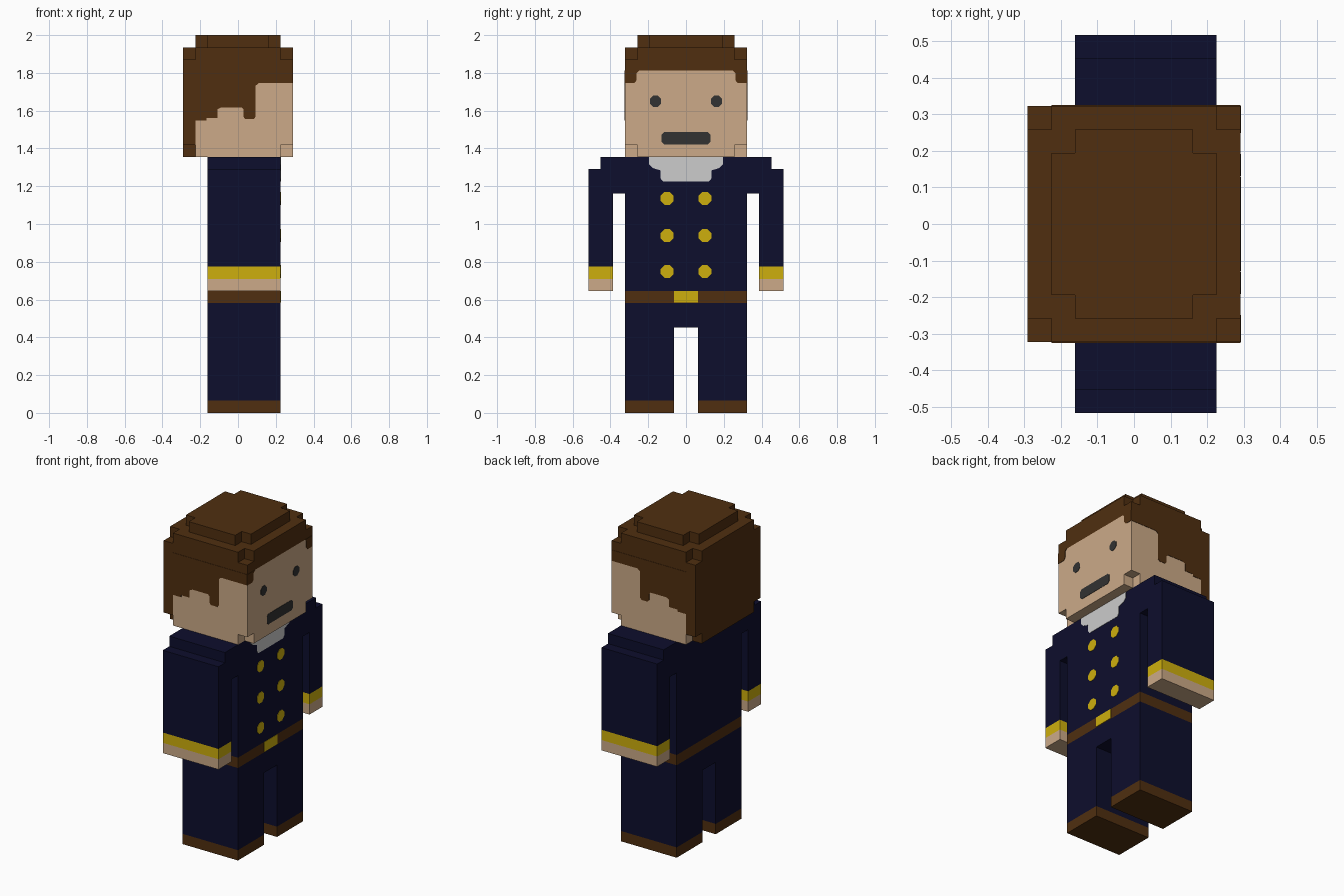
import bpy
import bmesh
import math

if "Cube" in bpy.data.objects:
    bpy.data.objects.remove(bpy.data.objects["Cube"], do_unlink=True)

U = 2 / 31       # one block of the figure
PLATE = 0.03     # thickness of painted details, in blocks


def material(name, rgb):
    m = bpy.data.materials.new(name)
    m.use_nodes = True
    m.diffuse_color = (*rgb, 1)
    m.node_tree.nodes["Principled BSDF"].inputs["Base Color"].default_value = (*rgb, 1)
    return m


brown = material("brown", (0.080, 0.028, 0.005))
skin = material("skin", (0.604, 0.402, 0.246))
navy = material("navy", (0.004, 0.0044, 0.026))
gold = material("gold", (0.617, 0.429, 0.004))
charcoal = material("charcoal", (0.032, 0.032, 0.032))
white = material("white", (0.604, 0.604, 0.604))


def prism(name, outline, axis, lo, hi, mat):
    """Extrude a flat outline along an axis, measured in blocks."""
    place = {"x": lambda a, b, t: (t, a, b),
             "y": lambda a, b, t: (a, t, b),
             "z": lambda a, b, t: (a, b, t)}[axis]
    bm = bmesh.new()
    rings = [[bm.verts.new([c * U for c in place(a, b, t)]) for a, b in outline]
             for t in (lo, hi)]
    n = len(outline)
    for ring in rings:
        bm.faces.new(ring)
    for i in range(n):
        j = (i + 1) % n
        bm.faces.new((rings[0][i], rings[0][j], rings[1][j], rings[1][i]))
    bmesh.ops.recalc_face_normals(bm, faces=bm.faces[:])
    mesh = bpy.data.meshes.new(name)
    bm.to_mesh(mesh)
    bm.free()
    mesh.materials.append(mat)
    obj = bpy.data.objects.new(name, mesh)
    bpy.context.collection.objects.link(obj)
    return obj


def rect(a0, a1, b0, b1):
    return [(a0, b0), (a1, b0), (a1, b1), (a0, b1)]


def flip(pts):
    return [(-a, b) for a, b in reversed(pts)]


def both(half):
    """Complete a half outline that starts and ends off the centre line."""
    return half + flip(half)


def octagon(a, b, r):
    angles = [math.pi / 8 + k * math.pi / 4 for k in range(8)]
    return [(a + r * math.cos(t), b + r * math.sin(t)) for t in angles]


def body(name, outline, mat):
    return prism(name, outline, "x", -2.5, 3.5, mat)


def plate(name, outline, front, mat):
    return prism(name, outline, "x", front, front + PLATE, mat)


# Clothes: coat with sleeves, belt and trousers
body("coat", both([(5, 10), (5, 18), (6, 18), (6, 12), (8, 12),
                   (8, 20), (7, 20), (7, 21)]), navy)
body("belt", rect(-5, 5, 9, 10), brown)
body("trousers", both([(1, 7), (1, 1), (5, 1), (5, 9)]), navy)

# Limb ends on both sides
for side, s in (("front", -1), ("back", 1)):
    inner, outer = sorted((6 * s, 8 * s))
    body(side + "_cuff", rect(inner, outer, 11, 12), gold)
    body(side + "_hand", rect(inner, outer, 10, 11), skin)
    inner, outer = sorted((s, 5 * s))
    body(side + "_boot", rect(inner, outer, 0, 1), brown)


# Head: stacked slabs, the outer ones with their corners cut away
def notched(x0, x1, y, cut_low=True, cut_high=True):
    low = [(x0, y - 1), (x0 + 1, y - 1), (x0 + 1, y)] if cut_low else [(x0, y)]
    high = [(x1 - 1, y), (x1 - 1, y - 1), (x1, y - 1)] if cut_high else [(x1, y)]
    half = low + high
    return half + [(a, -b) for a, b in reversed(half)]


HAIRLINE = 28.1
prism("chin", notched(-3.5, 4.5, 5, cut_low=False), "z", 21, 22, skin)
prism("face", rect(-3.5, 4.5, -5, 5), "z", 22, HAIRLINE, skin)
prism("nape_hair", rect(-4.5, -3.5, -4, 4), "z", 21, 22, brown)
prism("back_hair", rect(-4.5, -3.5, -5, 5), "z", 22, HAIRLINE, brown)
prism("upper_hair", rect(-4.5, 4.5, -5, 5), "z", HAIRLINE, 29, brown)
prism("crown_hair", notched(-4.5, 4.5, 5), "z", 29, 30, brown)
prism("top_hair", notched(-3.5, 3.5, 4), "z", 30, 31, brown)

# Painted hair at the sides and temples
side_hair = [(-3.5, HAIRLINE), (-3.5, 24), (-2.6, 24), (-2.6, 24.2), (-1.7, 24.2),
             (-1.7, 24.9), (-1.4, 25.07), (0.3, 25.07), (0.45, 24.9),
             (0.45, 24.3), (0.6, 24.1), (1.27, 24.1), (1.45, 24.3),
             (1.45, 26.85), (1.7, 27.05), (4.5, 27.05), (4.5, HAIRLINE)]
temple = [(5, HAIRLINE), (3.85, HAIRLINE), (4.05, 27.9), (4.05, 27.3),
          (4.25, 27.05), (5, 27.05)]
prism("front_side_hair", side_hair, "y", -5 - PLATE, -5, brown)
prism("back_side_hair", side_hair, "y", 5, 5 + PLATE, brown)
plate("back_temple_hair", temple, 4.5, brown)
plate("front_temple_hair", flip(temple), 4.5, brown)

# Face details
for side, s in (("front", -1), ("back", 1)):
    plate(side + "_eye", octagon(2.5 * s, 25.58, 0.5), 4.5, charcoal)
plate("mouth", both([(1.8, 22.04), (2, 22.24), (2, 22.84), (1.8, 23.04)]), 4.5, charcoal)

# Coat details
plate("collar", both([(1.9, 19), (2.1, 19.25), (2.1, 19.9), (2.75, 20.1),
                      (3.05, 20.4), (3.05, 21)]), 3.5, white)
plate("buckle", rect(-1, 1, 9.05, 10), 3.5, gold)
for row, z in enumerate((11.6, 14.55, 17.6), 1):
    for side, s in (("front", -1), ("back", 1)):
        plate(f"{side}_button_{row}", octagon(1.55 * s, z, 0.57), 3.5, gold)
